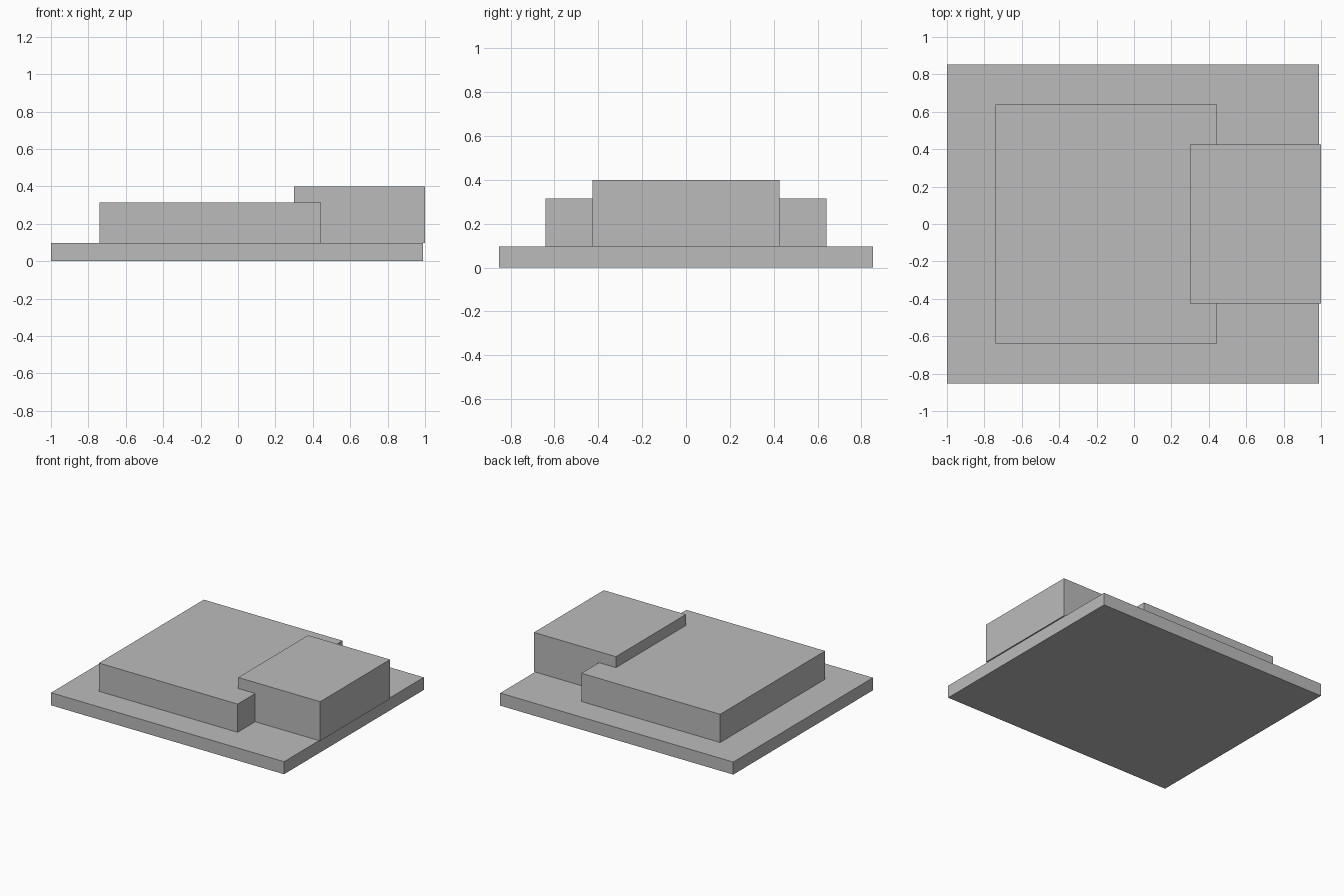
import bpy

cube = bpy.data.objects.get("Cube")
if cube:
    bpy.data.objects.remove(cube, do_unlink=True)

# Single plain grey
grey = bpy.data.materials.new("plain_grey")
grey.use_nodes = True
colour = (0.5, 0.5, 0.5, 1)
grey.diffuse_color = colour
grey.node_tree.nodes["Principled BSDF"].inputs["Base Color"].default_value = colour


def block(name, x0, x1, depth, z0, z1):
    """Box centred on y = 0, given by its x and z limits."""
    bpy.ops.mesh.primitive_cube_add(size=1)
    ob = bpy.context.object
    ob.name = name
    ob.location = ((x0 + x1) / 2, 0, (z0 + z1) / 2)
    ob.scale = (x1 - x0, depth, z1 - z0)
    bpy.ops.object.transform_apply(location=False, rotation=False, scale=True)
    ob.data.materials.append(grey)
    return ob


BASE_TOP = 0.097

# Ground slab
block("base_slab", -1.0, 0.99, 1.704, 0, BASE_TOP)
# Wide low block
block("main_block", -0.74, 0.445, 1.28, BASE_TOP, 0.315)
# Taller block, slightly overhanging the slab's edge
block("side_block", 0.3, 1.0, 0.852, BASE_TOP, 0.4)
